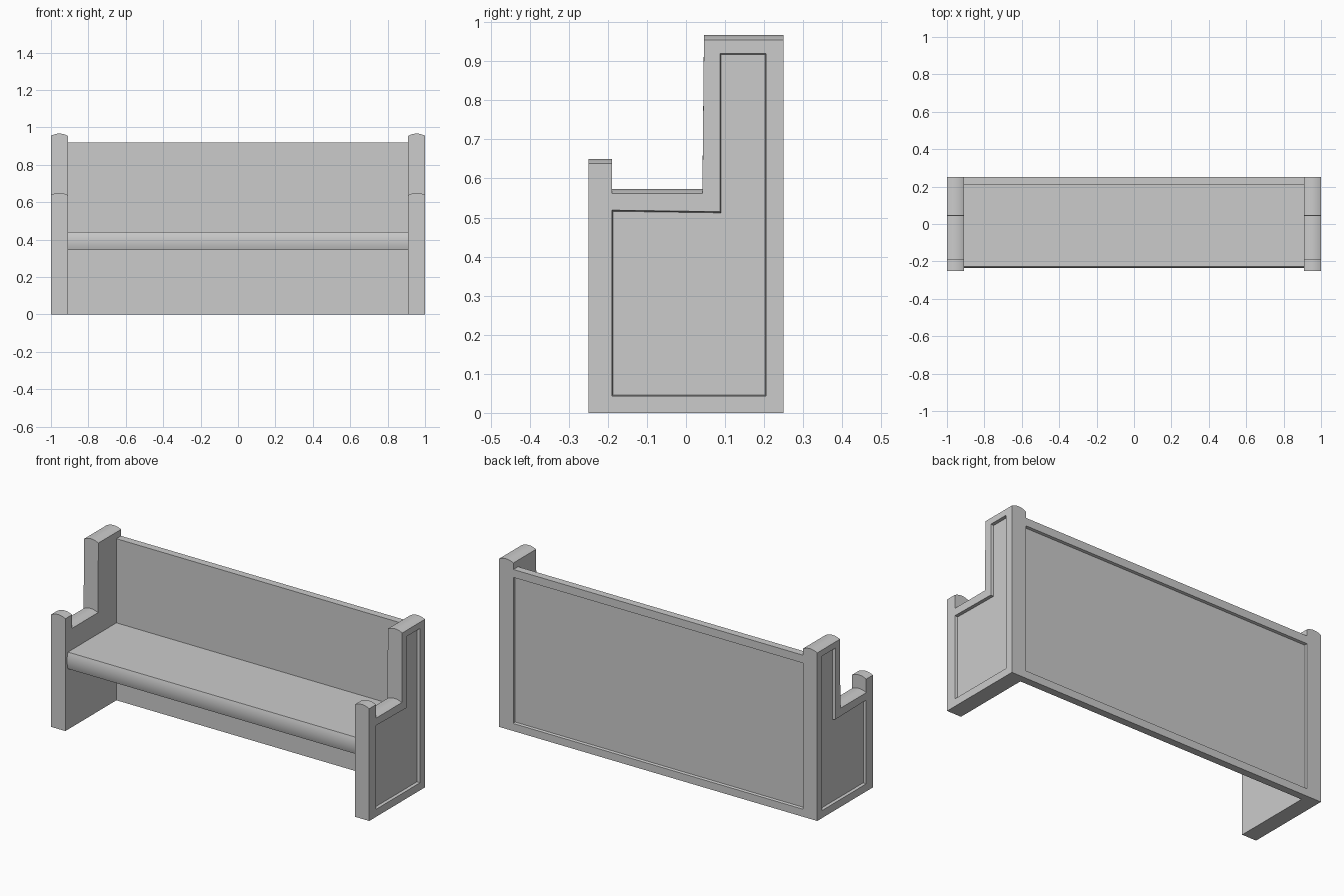
import bpy, bmesh, math

if "Cube" in bpy.data.objects:
    bpy.data.objects.remove(bpy.data.objects["Cube"])

HALF, INNER = 1.0, 0.91      # outer and inner x of the end panels


def finish(name, bm):
    bmesh.ops.recalc_face_normals(bm, faces=bm.faces)
    mesh = bpy.data.meshes.new(name)
    bm.to_mesh(mesh)
    bm.free()
    obj = bpy.data.objects.new(name, mesh)
    bpy.context.collection.objects.link(obj)
    bpy.ops.object.select_all(action='DESELECT')
    obj.select_set(True)
    bpy.context.view_layer.objects.active = obj
    bpy.ops.object.shade_smooth_by_angle(angle=math.radians(25))
    return obj


def loft(bm, rings):
    for r0, r1 in zip(rings, rings[1:]):
        n = len(r0)
        for i in range(n):
            j = (i + 1) % n
            bm.faces.new((r0[i], r0[j], r1[j], r1[i]))


def ring(bm, x, pts):
    return [bm.verts.new((x, y, z)) for y, z in pts]


def extrude_profile(name, pts):
    bm = bmesh.new()
    rings = [ring(bm, -INNER, pts), ring(bm, INNER, pts)]
    loft(bm, rings)
    for r in rings:
        bm.faces.new(r)
    return finish(name, bm)


# End panels: stepped side profile, arched top edges, recessed outer face
outline = [(-.25, 0), (.25, 0), (.25, .955), (.046, .955),
           (.042, .561), (-.19, .561), (-.19, .638), (-.25, .638)]
recess = [(-.19, .043), (.205, .043), (.205, .92), (.087, .92), (.087, .515), (-.19, .519)]
floor = [(-.187, .046), (.202, .046), (.202, .917), (.09, .917), (.09, .512), (-.187, .516)]
bm = bmesh.new()
SEG = 10
rings = []
for k in range(SEG + 1):
    t = k / SEG
    lift = 0.012 * (1 - (2 * t - 1) ** 2)
    rings.append(ring(bm, INNER + t * (HALF - INNER),
                      [(y, z + lift if z > 0 else z) for y, z in outline]))
loft(bm, rings)
bm.faces.new(rings[0])
A, B, C, D, E, F, G, H = rings[-1]
edge = ring(bm, HALF, recess)
a, b, c, d, e, f = edge
for face in ((A, B, b, a), (B, C, c, b), (C, D, d, c), (D, E, e, d),
             (E, F, f, e), (F, G, H, A, a, f)):
    bm.faces.new(face)
base = ring(bm, HALF - 0.016, floor)
loft(bm, [edge, base])
bm.faces.new(base)
ends = finish("end_panels", bm)
ends.modifiers.new("mirror", 'MIRROR')

# Backrest: full-height board with top and bottom rails around a sunken rear panel
extrude_profile("backrest", [(.208, 0), (.25, 0), (.25, .043), (.235, .046),
                             (.235, .87), (.25, .873), (.25, .918), (.208, .918)])

# Seat: thick plank with a gently rounded front
front = []
for k in range(9):
    t = k / 8
    front.append((-.235 + 0.008 * (2 * t - 1) ** 2, .345 + t * .095))
extrude_profile("seat", [(.209, .345)] + front + [(.209, .44)])
